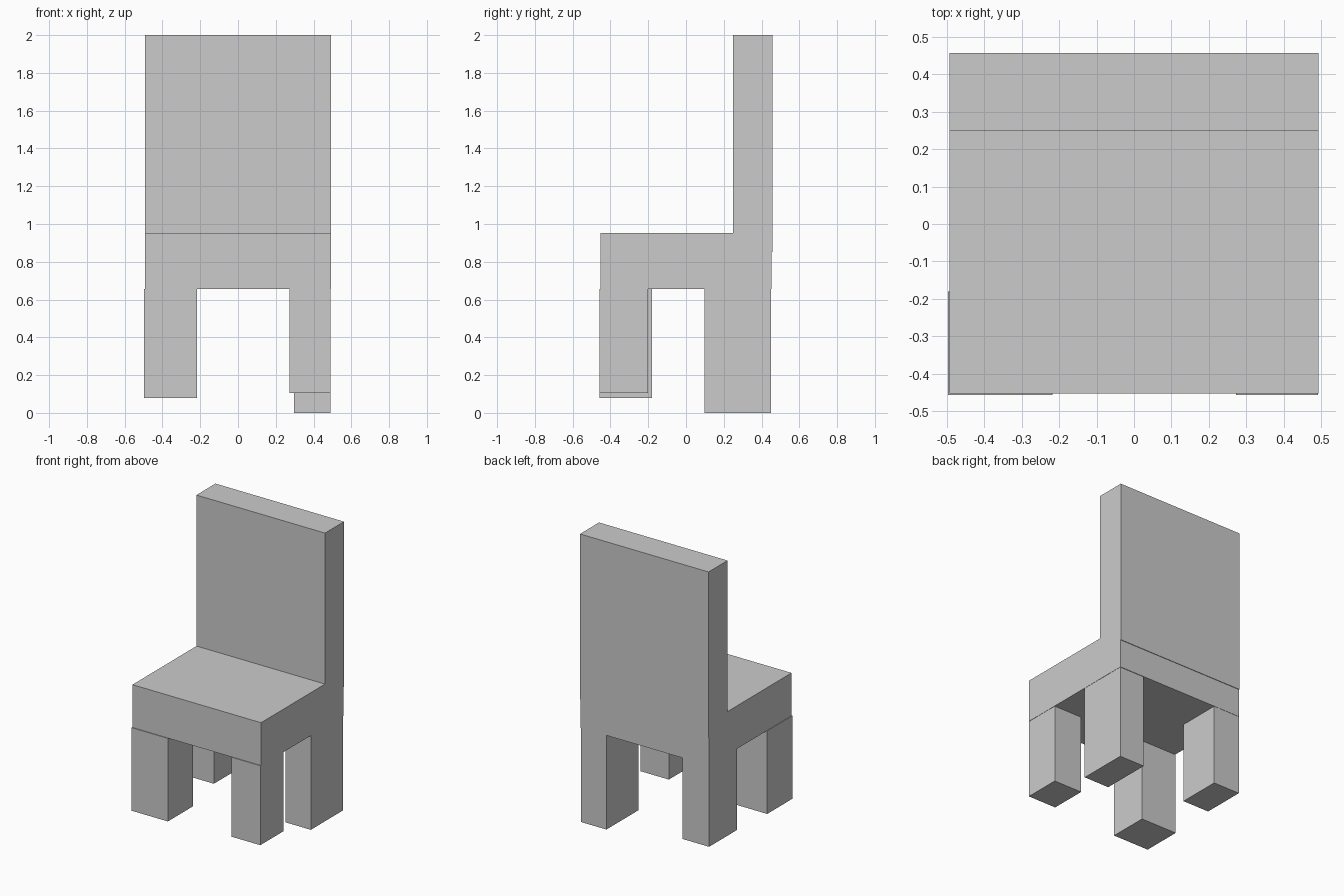
import bpy

if "Cube" in bpy.data.objects:
    bpy.data.objects.remove(bpy.data.objects["Cube"])

SEAT_BOTTOM, SEAT_TOP = 0.655, 0.953
OVERLAP = 0.1  # how far parts sink into the seat before the union


def box(name, x, y, z):
    """Axis-aligned block given as (min, max) ranges."""
    bpy.ops.mesh.primitive_cube_add(size=1)
    ob = bpy.context.object
    ob.name = ob.data.name = name
    for v in ob.data.vertices:
        v.co = [(r[0] + r[1]) / 2 + c * (r[1] - r[0])
                for r, c in zip((x, y, z), v.co)]
    return ob


# Thick seat block
seat = box("chair", (-0.493, 0.493), (-0.452, 0.453), (SEAT_BOTTOM, SEAT_TOP))

# Tall backrest slab
parts = [box("backrest", (-0.493, 0.493), (0.249, 0.457),
             (SEAT_TOP - OVERLAP, 2.0))]

# Four uneven legs: x range, y range, foot height
legs = {
    "front_left_leg": ((-0.497, -0.218), (-0.457, -0.18), 0.08),
    "front_right_leg": ((0.272, 0.491), (-0.457, -0.20), 0.105),
    "back_left_leg": ((-0.493, -0.288), (0.147, 0.451), 0.092),
    "back_right_leg": ((0.296, 0.491), (0.097, 0.449), 0.0),
}
for name, (x, y, foot) in legs.items():
    parts.append(box(name, x, y, (foot, SEAT_BOTTOM + 0.001)))

# Weld everything into one clean shell
bpy.context.view_layer.objects.active = seat
for part in parts:
    mod = seat.modifiers.new(part.name, 'BOOLEAN')
    mod.operation = 'UNION'
    mod.solver = 'EXACT'
    mod.object = part
    bpy.ops.object.modifier_apply(modifier=mod.name)
    bpy.data.objects.remove(part)
